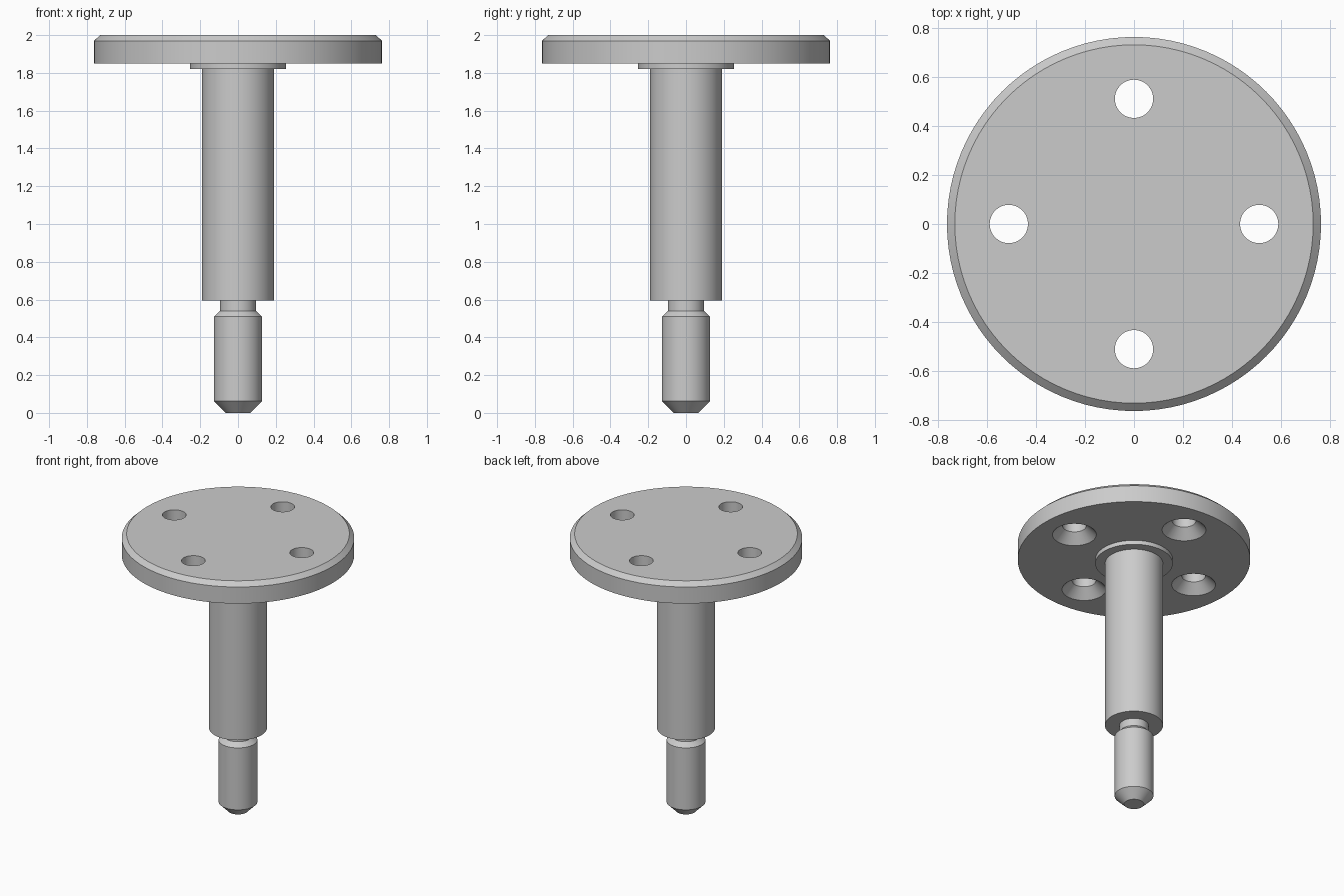
import bpy
import bmesh
from math import pi, cos, sin, radians
from mathutils import Vector

if "Cube" in bpy.data.objects:
    bpy.data.objects.remove(bpy.data.objects["Cube"], do_unlink=True)

# Single grey metal
COLOUR = (0.6, 0.6, 0.6, 1)
steel = bpy.data.materials.new("grey steel")
steel.use_nodes = True
steel.diffuse_color = COLOUR
steel.node_tree.nodes["Principled BSDF"].inputs["Base Color"].default_value = COLOUR


def lathe(name, profile, centre=(0, 0), steps=96):
    """Revolve (radius, z) points, running from axis to axis, about the vertical."""
    bm = bmesh.new()
    verts = [bm.verts.new((r, 0, z)) for r, z in profile]
    edges = [bm.edges.new(pair) for pair in zip(verts, verts[1:])]
    bmesh.ops.spin(bm, geom=verts + edges, cent=(0, 0, 0), axis=(0, 0, 1),
                   angle=2 * pi, steps=steps)
    bmesh.ops.remove_doubles(bm, verts=bm.verts, dist=0.0001)
    bmesh.ops.dissolve_limit(bm, angle_limit=radians(0.5),
                             verts=bm.verts, edges=bm.edges)
    bmesh.ops.translate(bm, verts=bm.verts, vec=Vector((*centre, 0)))
    bmesh.ops.recalc_face_normals(bm, faces=bm.faces)
    mesh = bpy.data.meshes.new(name)
    bm.to_mesh(mesh)
    bm.free()
    mesh.materials.append(steel)
    obj = bpy.data.objects.new(name, mesh)
    bpy.context.collection.objects.link(obj)
    return obj


def activate(obj):
    bpy.ops.object.select_all(action="DESELECT")
    obj.select_set(True)
    bpy.context.view_layer.objects.active = obj


# Flange, collar, shaft, neck and chamfered pin in one turned piece
spindle = lathe("flanged_spindle", [
    (0, 0), (0.065, 0), (0.127, 0.062), (0.127, 0.51), (0.095, 0.54),
    (0.095, 0.595), (0.19, 0.595), (0.19, 1.82), (0.254, 1.82),
    (0.254, 1.85), (0.762, 1.85), (0.762, 1.97), (0.73, 2), (0, 2)])

# Four bolt holes, countersunk from below
for i in range(4):
    angle = i * pi / 2
    cutter = lathe("hole_cutter", [
        (0, 1.84), (0.154, 1.84), (0.078, 1.916), (0.078, 2.1), (0, 2.1)],
        (0.51 * cos(angle), 0.51 * sin(angle)), 48)
    cutter.hide_render = True
    cut = spindle.modifiers.new("bolt hole", "BOOLEAN")
    cut.operation = "DIFFERENCE"
    cut.solver = "EXACT"
    cut.object = cutter
    activate(spindle)
    bpy.ops.object.modifier_apply(modifier=cut.name)
    bpy.data.objects.remove(cutter, do_unlink=True)

activate(spindle)
bpy.ops.object.shade_smooth_by_angle(angle=radians(25))
